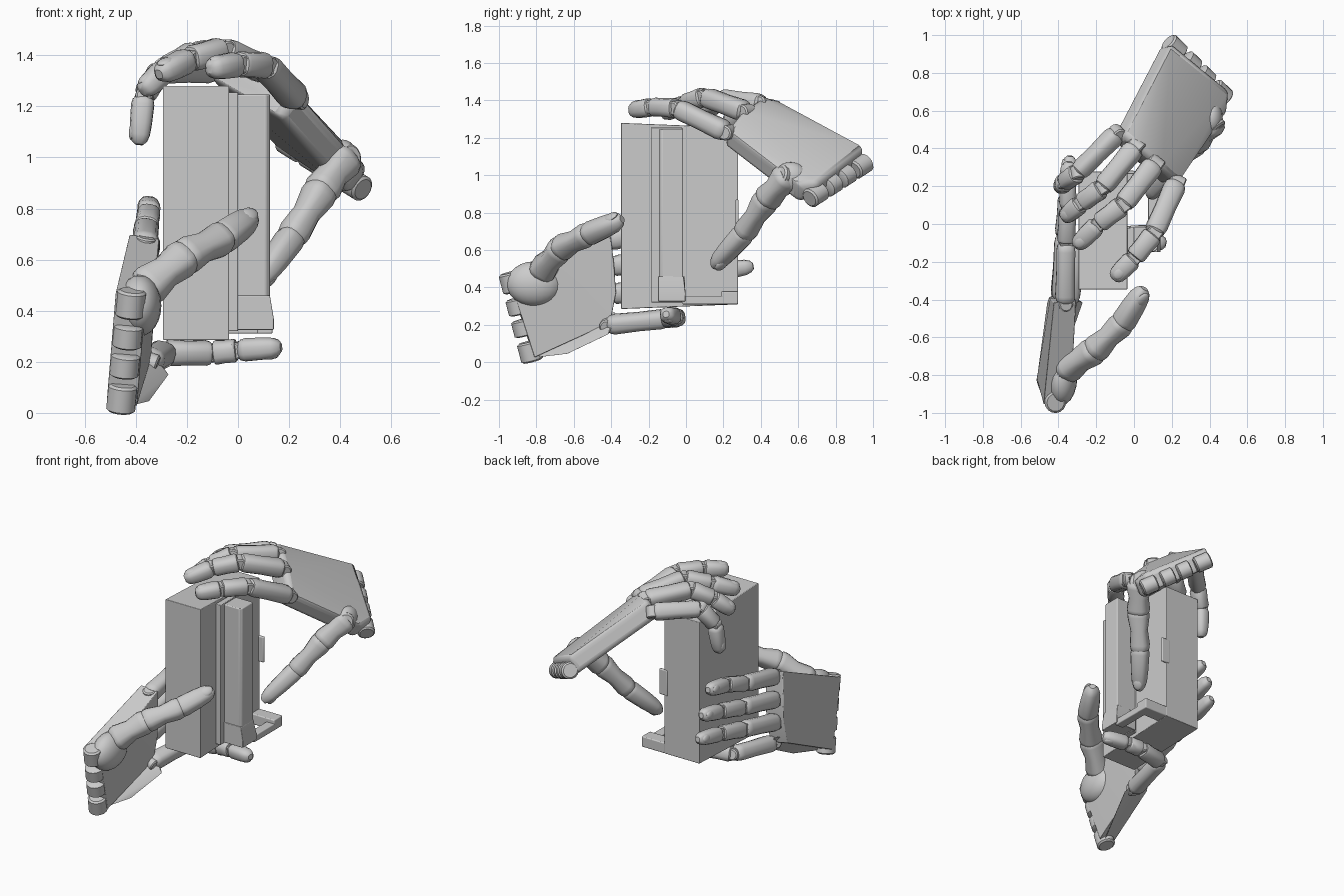
import bpy, bmesh
from math import cos, sin, pi
from mathutils import Vector, Matrix

if "Cube" in bpy.data.objects:
    bpy.data.objects.remove(bpy.data.objects["Cube"])


def finish(bm, name, bevel=0, angle=0.6):
    bmesh.ops.recalc_face_normals(bm, faces=bm.faces)
    me = bpy.data.meshes.new(name)
    bm.to_mesh(me)
    bm.free()
    ob = bpy.data.objects.new(name, me)
    bpy.context.collection.objects.link(ob)
    if bevel:
        m = ob.modifiers.new("bevel", 'BEVEL')
        m.width, m.segments, m.limit_method, m.angle_limit = bevel, 3, 'ANGLE', 0.6
    bpy.ops.object.select_all(action='DESELECT')
    ob.select_set(True)
    bpy.context.view_layer.objects.active = ob
    bpy.ops.object.shade_smooth_by_angle(angle=angle)
    return ob


def frame(a, b, hint):
    w = (b - a).normalized()
    u = (hint - w * hint.dot(w)).normalized()
    return w, u, w.cross(u)


def tube(bm, a, b, ra, rb, hint, profile, sides=14, power=0.75):
    """Tapered rounded bar from a to b with a squarish section."""
    w, u, v = frame(a, b, hint)
    sp = lambda c: abs(c) ** power * (1 if c > 0 else -1)
    rings = []
    for t, s in profile:
        c, r = a.lerp(b, t), (ra + (rb - ra) * t) * s
        rings.append([bm.verts.new(c + u * r * 0.95 * sp(cos(2 * pi * i / sides))
                                   + v * r * sp(sin(2 * pi * i / sides)))
                      for i in range(sides)])
    for p, q in zip(rings, rings[1:]):
        for i in range(sides):
            j = (i + 1) % sides
            bm.faces.new((p[i], p[j], q[j], q[i]))
    bm.faces.new(rings[0])
    bm.faces.new(rings[-1])


BONE = [(0, .72), (.04, .92), (.12, 1), (.5, .95), (.88, 1), (.97, .9), (1, .72)]
WAIST = [(0, .75), (.08, .95), (.18, 1), (.5, .82), (.82, 1), (.92, .95), (1, .75)]
TIP = [(0, .7), (.05, .9), (.15, 1), (.55, .98), (.8, .9), (.93, .7), (1, .38)]
LUG = [(0, .8), (.08, 1), (.92, 1), (1, .8)]


def finger(name, pts, r0, r1, hint, gap=0.005, bone=BONE):
    """Jointed finger: a bar per bone, hinge pins between, a nail on the tip."""
    bm = bmesh.new()
    pts, hint, n = [Vector(p) for p in pts], Vector(hint), len(pts) - 1
    for i in range(n):
        a, b = pts[i], pts[i + 1]
        ra, rb = r0 + (r1 - r0) * i / n, r0 + (r1 - r0) * (i + 1) / n
        w, u, v = frame(a, b, hint)
        last = i == n - 1
        tube(bm, a + w * gap, b + w * (0.03 if last else -gap), ra, rb, hint,
             TIP if last else bone)
        tube(bm, a - v * ra * .7, a + v * ra * .7, ra * .72, ra * .72, u, LUG, 12, 1)
        if last:
            rot = Matrix((v, w, u)).transposed().to_4x4()
            c = b - w * 0.02 + u * r1 * .7
            bmesh.ops.create_uvsphere(bm, u_segments=12, v_segments=8, radius=1, matrix=
                Matrix.Translation(c) @ rot @ Matrix.Diagonal((r1 * .6, r1 * .8, r1 * .28, 1)))
    finish(bm, name)


def slab(name, corners, thick, normal, bevel):
    """Convex plate through the corner points."""
    bm = bmesh.new()
    n = Vector(normal).normalized() * thick / 2
    for c in corners:
        bm.verts.new(Vector(c) + n)
        bm.verts.new(Vector(c) - n)
    res = bmesh.ops.convex_hull(bm, input=bm.verts)
    junk = [g for g in set(res["geom_interior"] + res["geom_unused"])
            if isinstance(g, bmesh.types.BMVert)]
    bmesh.ops.delete(bm, geom=junk, context='VERTS')
    bmesh.ops.dissolve_limit(bm, angle_limit=0.05, verts=bm.verts, edges=bm.edges)
    finish(bm, name, bevel)


def wrist(name, a, b, r, hint):
    """Row of rounded hinge lugs along the wrist edge."""
    a, b = Vector(a), Vector(b)
    bm = bmesh.new()
    for s, e in ((0, .22), (.29, .47), (.53, .71), (.78, 1)):
        tube(bm, a.lerp(b, s), a.lerp(b, e), r, r, Vector(hint), LUG, 16, 1)
    finish(bm, name)


def prism(name, outline, top, bottom, slope=0.0, bevel=0.006):
    """Vertical prism whose ends slope slightly toward each other at the back."""
    bm = bmesh.new()
    lo = [bm.verts.new((x, y, bottom + slope * (y + .347))) for x, y in outline]
    hi = [bm.verts.new((x, y, top - slope * (y + .347))) for x, y in outline]
    n = len(outline)
    bm.faces.new(lo)
    bm.faces.new(hi)
    for i in range(n):
        j = (i + 1) % n
        bm.faces.new((lo[i], lo[j], hi[j], hi[i]))
    finish(bm, name, bevel)


def rect(x0, x1, y0, y1):
    return [(x0, y0), (x1, y0), (x1, y1), (x0, y1)]


# Held case: main block, side column, groove filler, foot frame and tab
prism("main_block", rect(-.294, -.035, -.347, .278), 1.28, .285, .04, .004)
prism("side_column", [(-.024, -.145), (.11, -.145), (.125, -.13), (.125, -.016), (-.024, -.016)],
      1.247, .33)
prism("column_joint", rect(-.05, 0, -.185, -.02), 1.255, .32, 0, .004)
slab("column_flare", [(-.02, y, z) for y in (-.147, -.01) for z in (.325, .46)]
     + [(.14, y, z) for y in (-.147, -.005) for z in (.325, .37)]
     + [(.125, y, .46) for y in (-.147, -.015)], .004, (0, 1, 0), .004)
prism("foot_side", rect(.075, .135, -.02, .278), .355, .31)
prism("foot_back", rect(-.04, .135, .19, .278), .38, .31)
prism("back_tab", rect(-.06, .003, .265, .282), .87, .70)

# Upper hand: dorsal side faces right and up
UP = (.6, .13, .79)
slab("upper_palm", [(.2, .21, 1.2), (.1, .3, 1.31), (0, .39, 1.37), (-.085, .46, 1.365),
                    (.17, .95, 1.1), (.475, .7, .91), (.465, .6, .9)], .115, UP, .03)
wrist("upper_wrist", (.18, .965, 1.07), (.49, .66, .875), .055, UP)
finger("upper_index_finger", [(.225, .22, 1.23), (.105, -.05, 1.36), (.0, -.18, 1.365),
                              (-.09, -.27, 1.35)], .06, .05, (.1, 0, 1))
finger("upper_middle_finger", [(.11, .32, 1.34), (-.06, .1, 1.42), (-.19, 0, 1.385),
                               (-.29, -.1, 1.335)], .06, .05, (.1, 0, 1))
finger("upper_ring_finger", [(.01, .41, 1.38), (-.17, .19, 1.41), (-.28, .11, 1.35),
                             (-.355, .045, 1.275)], .058, .048, (-.3, 0, 1))
finger("upper_little_finger", [(-.09, .48, 1.35), (-.3, .27, 1.345), (-.37, .22, 1.24),
                               (-.385, .2, 1.08)], .056, .045, (-1, 0, .5))
finger("upper_thumb", [(.41, .54, .99), (.325, .43, .87), (.21, .31, .69), (.095, .165, .53)],
       .08, .05, (.7, .5, -.3), -.02, WAIST)

# Lower hand: dorsal side faces left
DN = (-1, -.1, .15)
slab("lower_palm", [(-.365, -.41, .69), (-.385, -.39, .53), (-.39, -.38, .38), (-.4, -.41, .22),
                    (-.455, -.815, .035), (-.42, -.95, .46), (-.38, -.68, .57)], .12, DN, .028)
wrist("lower_wrist", (-.415, -.945, .48), (-.46, -.82, .005), .06, DN)
slab("little_metacarpal", [(-.45, -.8, .05), (-.37, -.63, .07), (-.29, -.4, .18),
                           (-.39, -.38, .25)], .07, (.6, -.2, -.75), .012)
finger("lower_index_finger", [(-.365, -.42, .65), (-.36, -.1, .72), (-.35, .08, .78),
                              (-.35, .24, .81)], .056, .045, DN)
finger("lower_middle_finger", [(-.385, -.4, .51), (-.37, -.06, .58), (-.355, .15, .63),
                               (-.345, .3, .66)], .056, .045, DN)
finger("lower_ring_finger", [(-.39, -.4, .36), (-.37, -.07, .43), (-.355, .15, .48),
                             (-.34, .33, .51)], .056, .044, DN)
finger("lower_little_finger", [(-.35, -.42, .2), (-.29, -.09, .235), (-.1, -.05, .235),
                               (.0, -.065, .245), (.14, -.1, .255)], .056, .046, (-.3, .2, -1))
finger("lower_thumb", [(-.36, -.77, .49), (-.21, -.67, .61), (-.06, -.525, .685),
                       (.04, -.365, .755)], .08, .056, (.3, -.6, .6), -.02, WAIST)

# Fleshy thumb bases blending into the palms
for name, at, size in (("lower_thumb_base", (-.385, -.81, .42), (.085, .15, .12)),
                       ("upper_thumb_base", (.41, .56, .99), (.06, .09, .08))):
    bm = bmesh.new()
    bmesh.ops.create_uvsphere(bm, u_segments=20, v_segments=12, radius=1,
                              matrix=Matrix.Translation(at) @ Matrix.Diagonal((*size, 1)))
    finish(bm, name)
